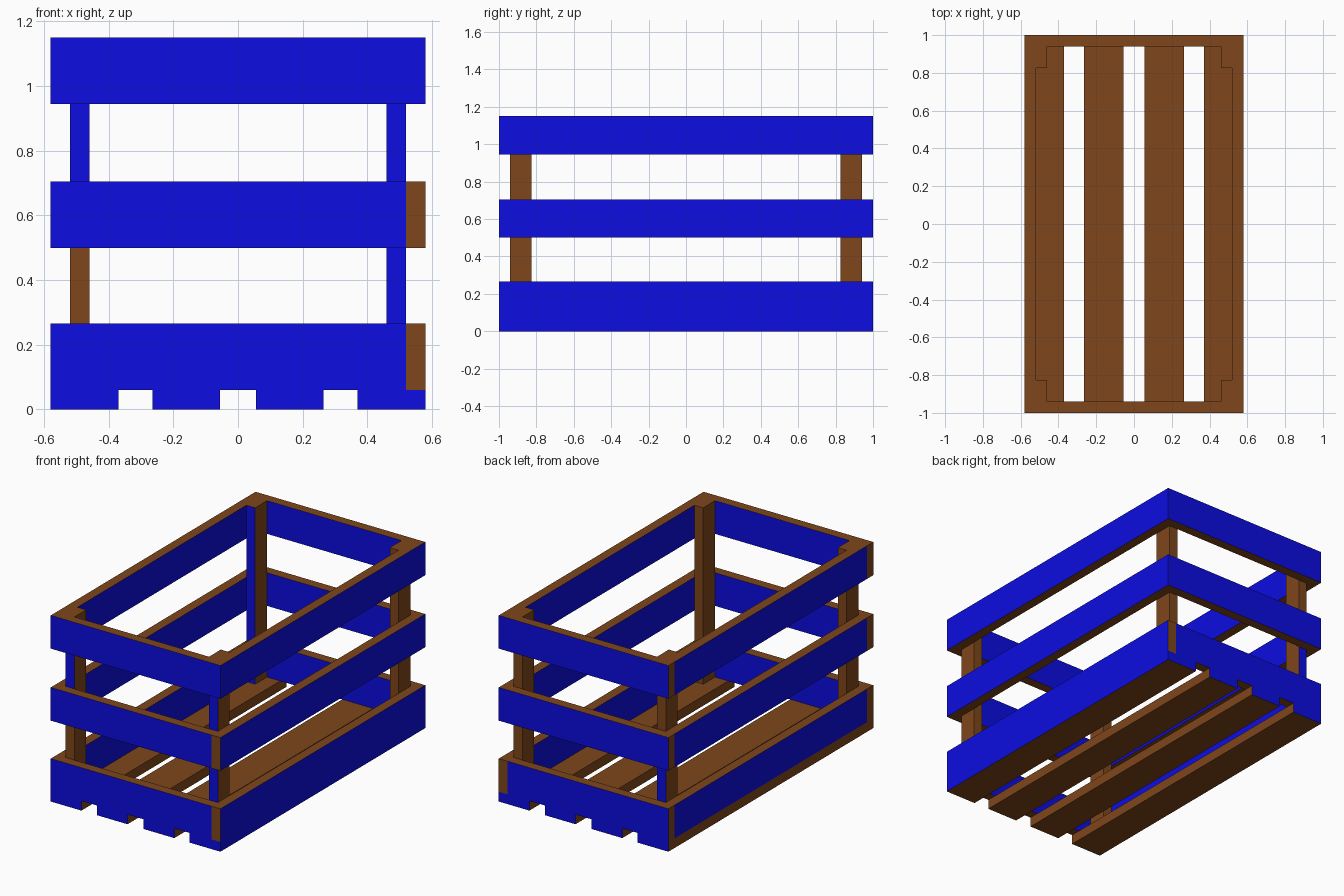
import bpy, bmesh
from mathutils import Vector

if "Cube" in bpy.data.objects:
    bpy.data.objects.remove(bpy.data.objects["Cube"])

W, L = 0.58, 1.0          # half width and half length
T = 0.06                  # board thickness
RAILS = [("lower", 0.06, 0.265), ("middle", 0.50, 0.705), ("upper", 0.945, 1.15)]


def material(name, colour):
    m = bpy.data.materials.new(name)
    m.diffuse_color = (*colour, 1)
    m.use_nodes = True
    m.node_tree.nodes["Principled BSDF"].inputs["Base Color"].default_value = m.diffuse_color
    return m


BROWN = material("brown_wood", (0.21, 0.061, 0.011))
BLUE = material("blue_paint", (0.004, 0.004, 0.75))
DIRS = {"+x": (1, 0, 0), "-x": (-1, 0, 0), "+y": (0, 1, 0), "-y": (0, -1, 0)}


def board(name, lo, hi, painted, split=None):
    """Wooden box; 'painted' maps a side to a test on face height (None = all)."""
    lo, hi = Vector(lo), Vector(hi)
    bm = bmesh.new()
    bmesh.ops.create_cube(bm, size=1)
    for v in bm.verts:
        v.co = Vector([(a + b) / 2 + c * (b - a) for a, b, c in zip(lo, hi, v.co)])
    if split:
        bmesh.ops.bisect_plane(bm, geom=bm.verts[:] + bm.edges[:] + bm.faces[:],
                               plane_co=(0, 0, split), plane_no=(0, 0, 1))
    bm.normal_update()
    for f in bm.faces:
        z = f.calc_center_median().z
        for side, test in painted.items():
            if f.normal.dot(Vector(DIRS[side])) > 0.9 and (test is None or test(z)):
                f.material_index = 1
    me = bpy.data.meshes.new(name)
    me.materials.append(BROWN)
    me.materials.append(BLUE)
    bm.to_mesh(me)
    bm.free()
    ob = bpy.data.objects.new(name, me)
    bpy.context.collection.objects.link(ob)


def sides(text):
    return {s: None for s in text.split()}


# Floor slats, ends painted, right-hand outer edge painted too
for i, x in enumerate((-0.475, -0.16, 0.16, 0.475)):
    board(f"floor_slat_{i + 1}", (x - 0.105, -L, 0), (x + 0.105, L, T),
          sides("-y +y +x" if i == 3 else "-y +y"))

# Three tiers of rails; the right rail runs full length, end rails cover the left
RIGHT_ENDS = {"lower": "", "middle": "+y", "upper": "-y +y"}
for tier, z0, z1 in RAILS:
    board(f"{tier}_front_rail", (-W, -L, z0), (W - T, -L + T, z1), sides("-y +y"))
    board(f"{tier}_back_rail", (-W, L - T, z0), (W - T, L, z1), sides("-y +y"))
    board(f"{tier}_left_rail", (-W, -L + T, z0), (-W + T, L - T, z1), sides("-x +x"))
    board(f"{tier}_right_rail", (W - T, -L, z0), (W, L, z1),
          sides("-x +x " + RIGHT_ENDS[tier]))

# Corner posts, partly painted on the faces toward the ends
MID = 0.6
POST_PAINT = {
    ("front", "left"): {"-y": lambda z: z > MID},
    ("front", "right"): {"-y": None},
    ("back", "left"): {"-y": None, "+y": lambda z: z < MID},
    ("back", "right"): {},
}
for (end, side), paint in POST_PAINT.items():
    x0 = -W + T if side == "left" else W - 2 * T
    y0 = -L + T if end == "front" else L - T - 0.115
    board(f"{end}_{side}_post", (x0, y0, T), (x0 + T, y0 + 0.115, 1.15), paint, MID)
